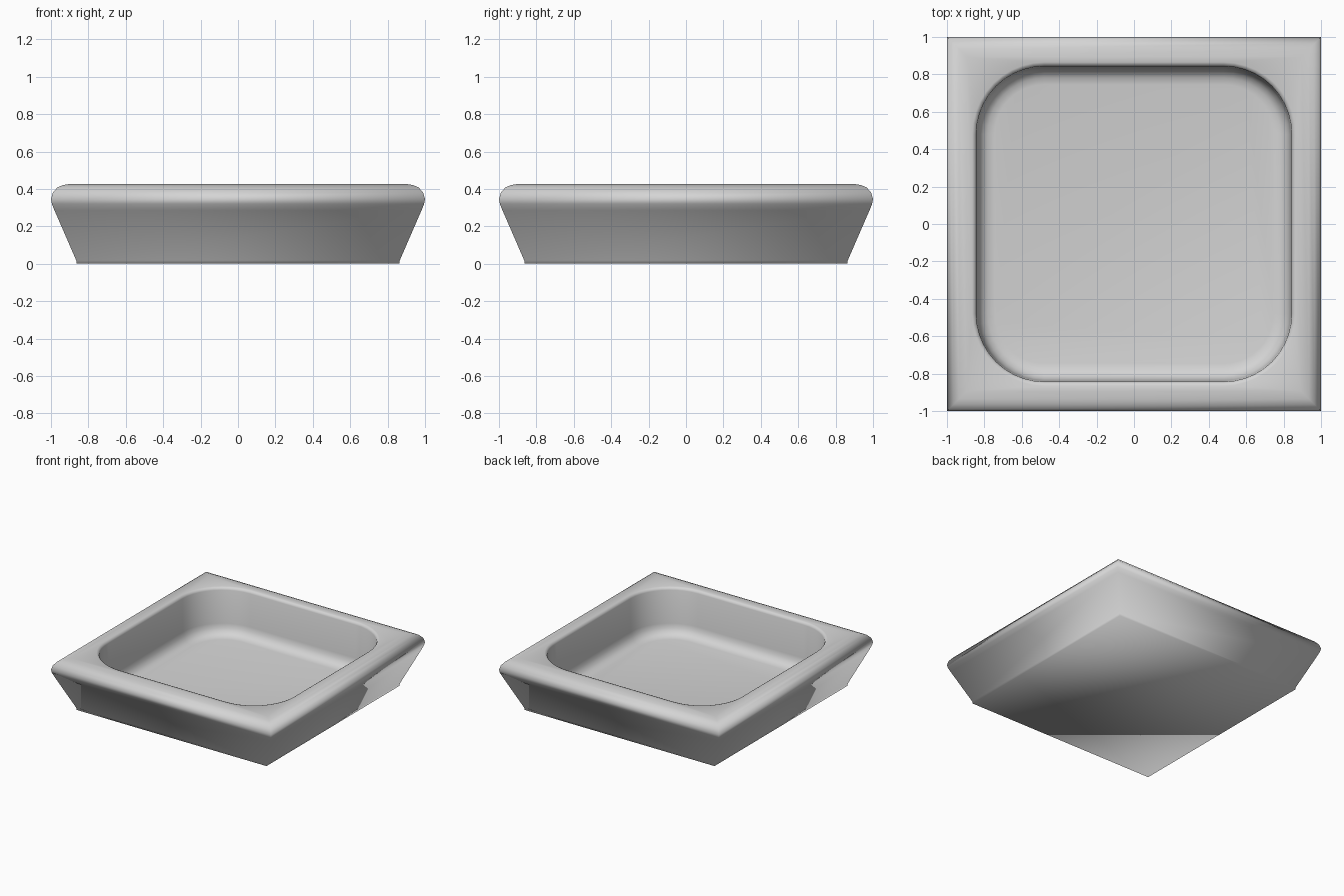
import bpy
import bmesh
import math

cube = bpy.data.objects.get("Cube")
if cube:
    bpy.data.objects.remove(cube)

grey = bpy.data.materials.new("plain_grey")
grey.use_nodes = True
colour = (0.66, 0.66, 0.66, 1)
grey.diffuse_color = colour
grey.node_tree.nodes["Principled BSDF"].inputs["Base Color"].default_value = colour

STEPS = 10  # segments in each rounded corner


def ring(bm, half, z, radius):
    """Square ring with rounded corners; radius 0 gives sharp corners."""
    verts = []
    for corner in range(4):
        turn = corner * math.pi / 2
        sx, sy = ((1, 1), (-1, 1), (-1, -1), (1, -1))[corner]
        for i in range(STEPS + 1):
            a = turn + i / STEPS * math.pi / 2
            verts.append(bm.verts.new((sx * (half - radius) + radius * math.cos(a),
                                       sy * (half - radius) + radius * math.sin(a), z)))
    return verts


# Half width, height and corner radius, from the foot over the rim to the floor
profile = [(0.863, 0, 0), (0.865, 0.018, 0), (0.981, 0.285, 0), (0.995, 0.32, 0),
           (1.0, 0.345, 0), (0.99, 0.38, 0), (0.965, 0.409, 0), (0.935, 0.421, 0),
           (0.895, 0.427, 0),
           (0.865, 0.427, 0.385), (0.85, 0.421, 0.37), (0.843, 0.405, 0.363),
           (0.836, 0.135, 0.356), (0.828, 0.1, 0.348), (0.81, 0.07, 0.33),
           (0.782, 0.052, 0.302), (0.745, 0.045, 0.265)]

# Basin shell: join the rings, then close the underside and the floor
bm = bmesh.new()
rings = [ring(bm, *p) for p in profile]
for low, high in zip(rings, rings[1:]):
    for i in range(len(low)):
        j = (i + 1) % len(low)
        bm.faces.new((low[i], low[j], high[j], high[i]))
bm.faces.new(rings[0][::-1])
bm.faces.new(rings[-1])
bmesh.ops.remove_doubles(bm, verts=bm.verts[:], dist=0.0001)
bmesh.ops.recalc_face_normals(bm, faces=bm.faces[:])
for face in bm.faces:
    face.smooth = True

mesh = bpy.data.meshes.new("square_basin")
bm.to_mesh(mesh)
bm.free()
mesh.materials.append(grey)
bpy.context.collection.objects.link(bpy.data.objects.new("square_basin", mesh))
